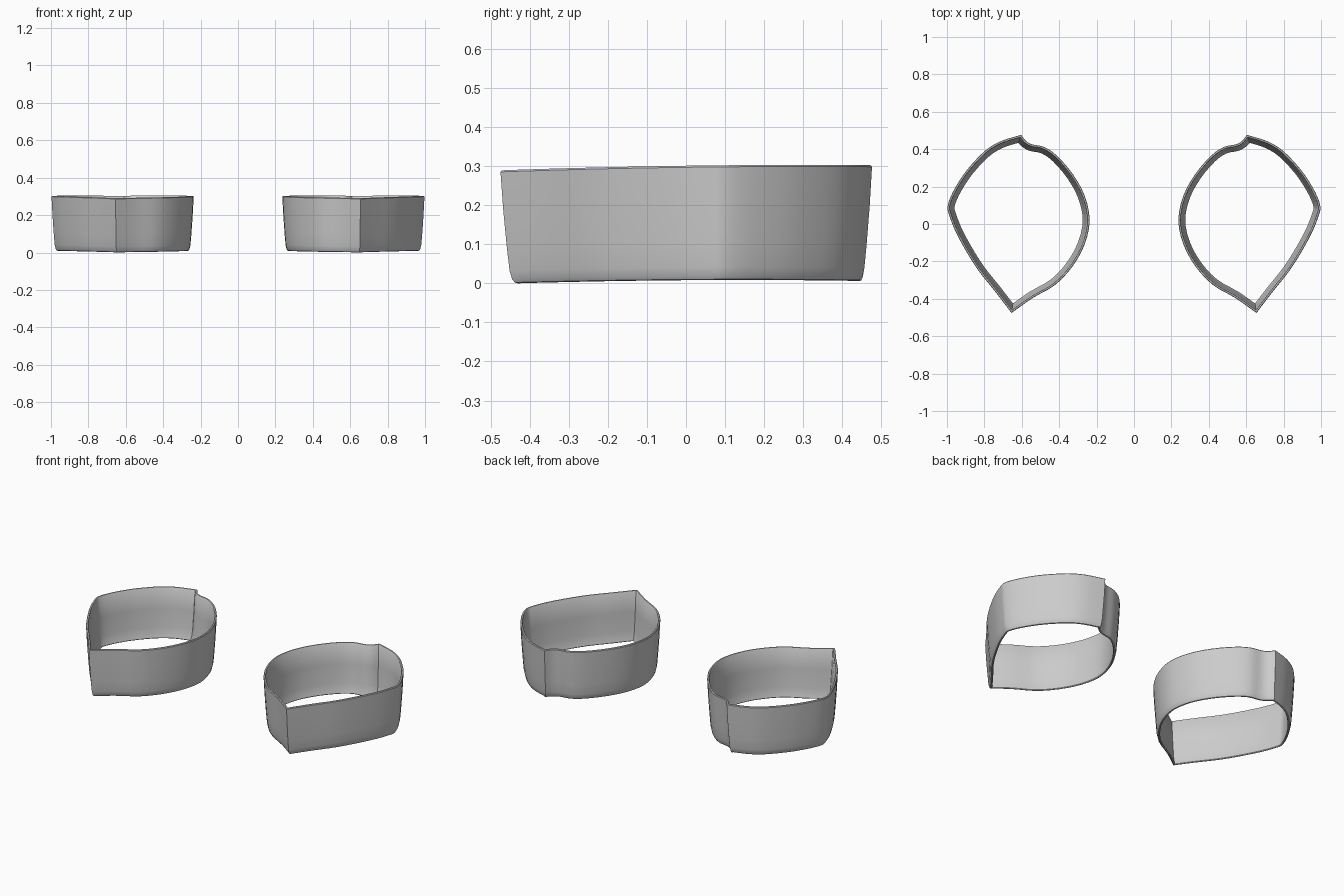
import bpy, bmesh
from mathutils import Vector

if "Cube" in bpy.data.objects:
    bpy.data.objects.remove(bpy.data.objects["Cube"])

# Top outline of the right band, split at its sharp corners
OUTER_FRONT = [(.655, -.477), (.745, -.36), (.834, -.248), (.905, -.135), (.96, -.03),
               (.99, .05), (.998, .09), (.982, .145), (.945, .215), (.89, .295),
               (.80, .39), (.715, .443), (.603, .478)]
NOTCH = [(.603, .478), (.578, .446), (.545, .427), (.48, .413), (.41, .365), (.326, .267),
         (.262, .15), (.236, .02), (.262, -.107), (.326, -.225), (.42, -.326),
         (.54, -.396), (.655, -.477)]

# Wall section: (inset from outline, height), closed loop
SECTION = [(.001, .286), (.004, .290), (.011, .290), (.014, .286), (.020, .17),
           (.027, .06), (.032, .025), (.038, .004), (.034, .000), (.028, .002),
           (.023, .010), (.018, .032), (.013, .09), (.006, .19)]


def smooth_run(pts, n=3):
    """Catmull-Rom samples through pts, without the last point."""
    p = [Vector(q) for q in pts]
    p = [2 * p[0] - p[1]] + p + [2 * p[-1] - p[-2]]
    out = []
    for i in range(1, len(p) - 2):
        a, b, c, d = p[i - 1:i + 3]
        for k in range(n):
            t = k / n
            out.append(.5 * (2 * b + (c - a) * t + (2 * a - 5 * b + 4 * c - d) * t * t
                             + (3 * b - a - 3 * c + d) * t ** 3))
    return out


def inward_miters(loop):
    """Mitred inward direction at each point of a counter-clockwise loop."""
    res = []
    for i, p in enumerate(loop):
        e1 = (p - loop[i - 1]).normalized()
        e2 = (loop[(i + 1) % len(loop)] - p).normalized()
        n1, n2 = Vector((-e1.y, e1.x)), Vector((-e2.y, e2.x))
        res.append((n1 + n2) / (1 + n1.dot(n2)))
    return res


def make_band(name, side):
    loop = smooth_run(OUTER_FRONT) + smooth_run(NOTCH)
    bm = bmesh.new()
    rings = []
    for p, m in zip(loop, inward_miters(loop)):
        # gentle arch and backward rise of the whole band
        arch = .009 * max(0, 1 - ((p.y - .15) / .63) ** 2)
        rise = .007 * (p.y + .48)
        ring = []
        for inset, z in SECTION:
            q = p + m * inset
            ring.append(bm.verts.new((side * q.x, q.y, z + arch + rise * z / .29)))
        rings.append(ring)
    k = len(SECTION)
    for i, r in enumerate(rings):
        s = rings[(i + 1) % len(rings)]
        for j in range(k):
            bm.faces.new((r[j], s[j], s[(j + 1) % k], r[(j + 1) % k]))
    bmesh.ops.recalc_face_normals(bm, faces=bm.faces)
    mesh = bpy.data.meshes.new(name)
    bm.to_mesh(mesh)
    bm.free()
    ob = bpy.data.objects.new(name, mesh)
    bpy.context.collection.objects.link(ob)
    bpy.ops.object.select_all(action='DESELECT')
    ob.select_set(True)
    bpy.context.view_layer.objects.active = ob
    bpy.ops.object.shade_smooth_by_angle(angle=.6)


# Mirrored pair of bands
make_band("right_band", 1)
make_band("left_band", -1)
